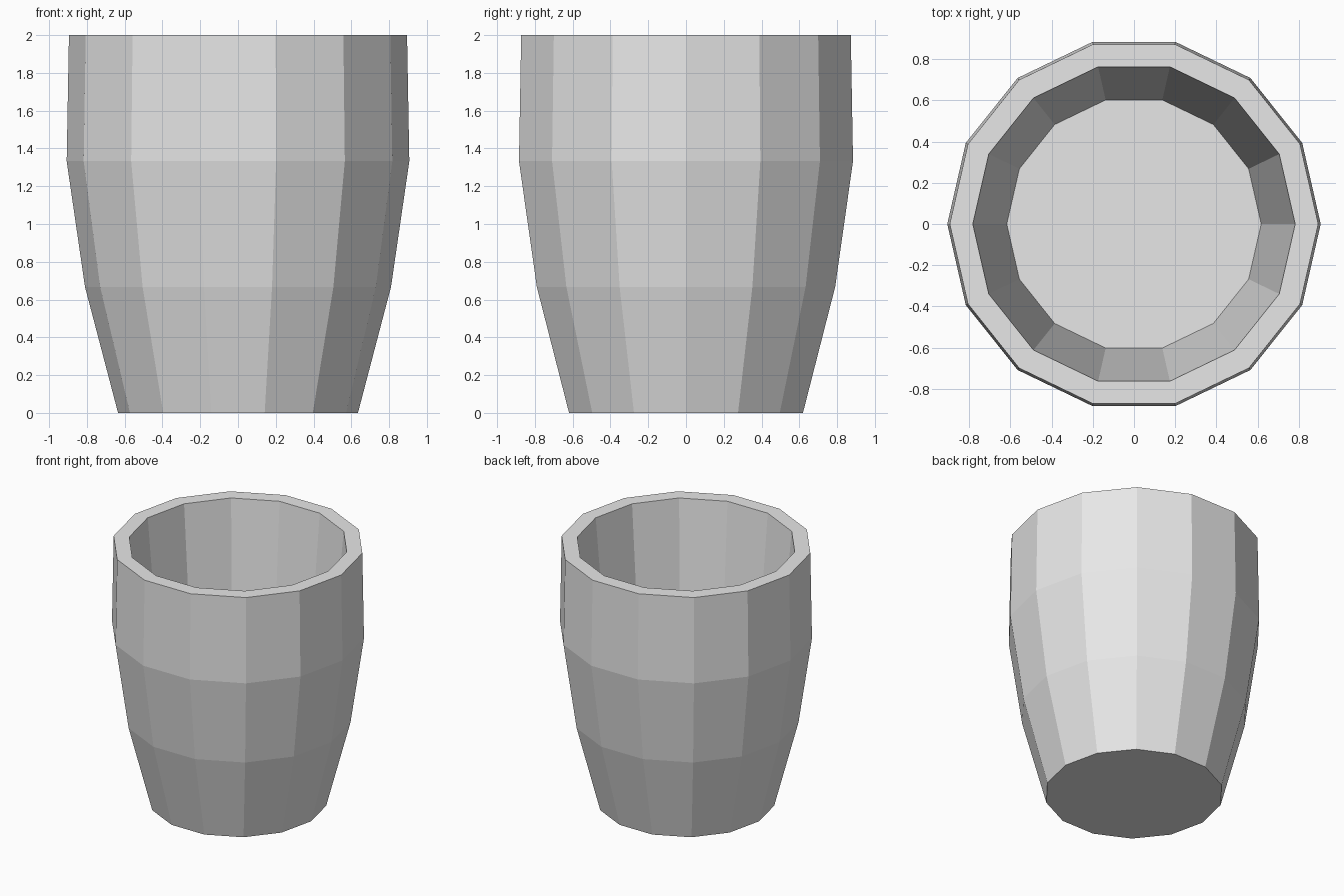
import bpy
import bmesh
from math import cos, sin, tau

cube = bpy.data.objects.get("Cube")
if cube:
    bpy.data.objects.remove(cube, do_unlink=True)

SIDES = 14

# Radius and height, from the base up the outside, over the rim and down inside
PROFILE = [
    (0.635, 0.0),
    (0.81, 0.667),
    (0.907, 1.333),
    (0.895, 2.0),
    (0.783, 2.0),
    (0.618, 0.12),
]

# Plain light grey
grey = bpy.data.materials.new("light_grey")
grey.use_nodes = True
colour = (0.8, 0.8, 0.8, 1.0)
grey.diffuse_color = colour
grey.node_tree.nodes["Principled BSDF"].inputs["Base Color"].default_value = colour


def ring(bm, radius, z):
    return [bm.verts.new((radius * cos(tau * i / SIDES), radius * sin(tau * i / SIDES), z))
            for i in range(SIDES)]


# Faceted cup: walls bridged ring to ring, closed by the base and inner floor
bm = bmesh.new()
rings = [ring(bm, r, z) for r, z in PROFILE]
for low, high in zip(rings, rings[1:]):
    for i in range(SIDES):
        j = (i + 1) % SIDES
        bm.faces.new((low[i], low[j], high[j], high[i]))
bm.faces.new(reversed(rings[0]))
bm.faces.new(rings[-1])
bmesh.ops.recalc_face_normals(bm, faces=bm.faces)

mesh = bpy.data.meshes.new("cup")
bm.to_mesh(mesh)
bm.free()
mesh.materials.append(grey)
cup = bpy.data.objects.new("cup", mesh)
bpy.context.collection.objects.link(cup)
